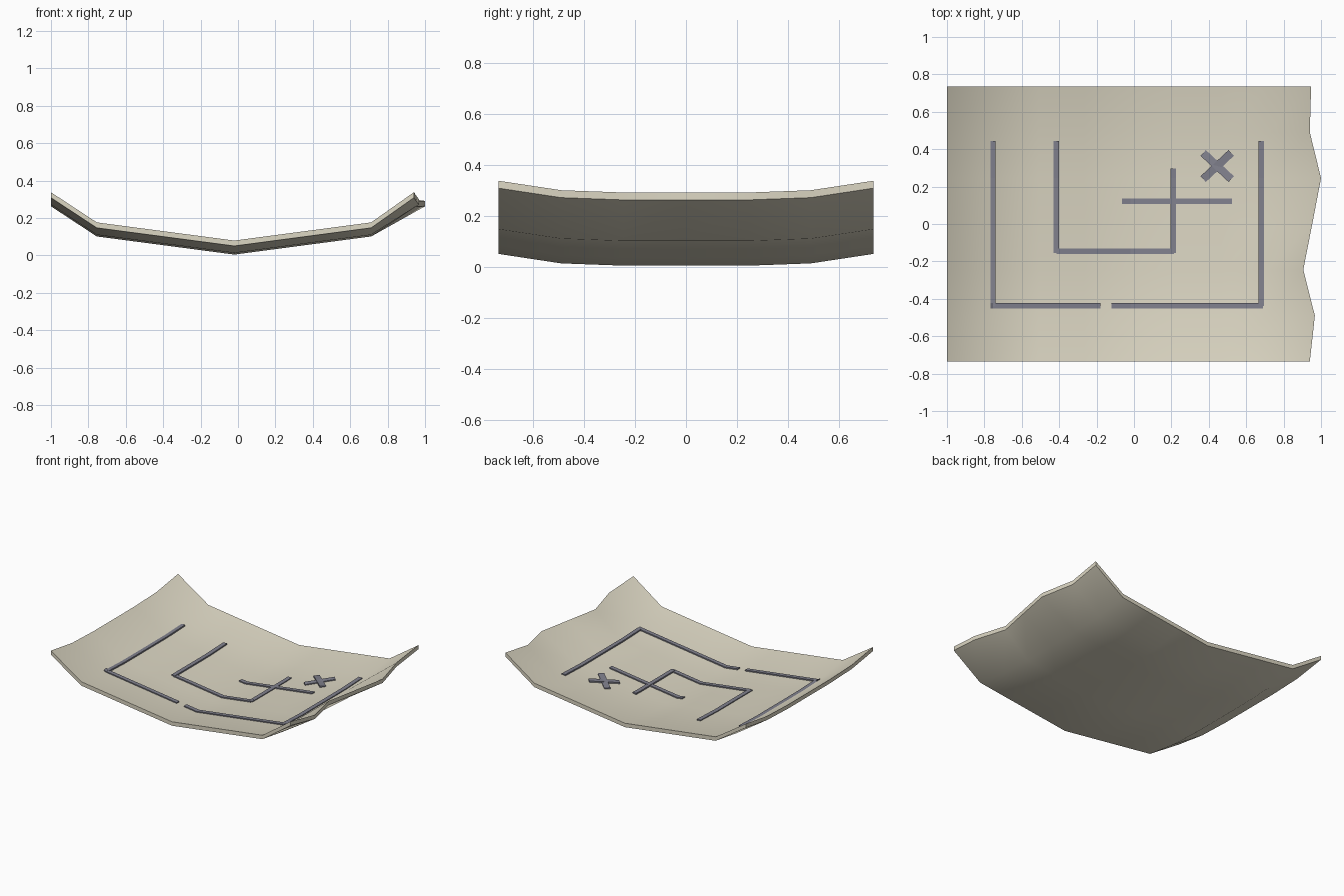
import bpy, bmesh, math
from mathutils import Vector

if "Cube" in bpy.data.objects:
    bpy.data.objects.remove(bpy.data.objects["Cube"])

THICK = 0.029
XS, ZX = [-1, -0.755, -0.02, 0.712, 0.95], [0.291, 0.13, 0.033, 0.13, 0.291]
YS = [-0.735, -0.49, -0.245, 0, 0.245, 0.49, 0.735]
ZY = [0.046, 0.009, 0, 0, 0, 0.009, 0.046]
TORN = [0.94, 0.967, 0.905, 0.953, 1.0, 0.94, 0.947]


def material(name, color):
    m = bpy.data.materials.new(name)
    m.diffuse_color = (*color, 1)
    m.use_nodes = True
    m.node_tree.nodes["Principled BSDF"].inputs["Base Color"].default_value = m.diffuse_color
    return m


def lerp(ts, vs, t):
    for i in range(len(ts) - 1):
        if t <= ts[i + 1]:
            break
    k = (t - ts[i]) / (ts[i + 1] - ts[i])
    return vs[i] + k * (vs[i + 1] - vs[i])


def height(x, y):
    return lerp(XS, ZX, x) + lerp(YS, ZY, y)


def make(name, bm, mat, smooth):
    bmesh.ops.recalc_face_normals(bm, faces=bm.faces)
    me = bpy.data.meshes.new(name)
    bm.to_mesh(me)
    bm.free()
    me.materials.append(mat)
    ob = bpy.data.objects.new(name, me)
    bpy.context.collection.objects.link(ob)
    if smooth:
        bpy.context.view_layer.objects.active = ob
        ob.select_set(True)
        bpy.ops.object.shade_smooth_by_angle(angle=math.radians(35))
        ob.select_set(False)
    return ob


paper = material("parchment", (0.72, 0.68, 0.55))
ink = material("ink", (0.22, 0.22, 0.27))

# curled sheet with a torn right edge
bm = bmesh.new()
cols = [-1, -0.755, -0.51, -0.265, -0.02, 0.224, 0.468, 0.712, None]
grid = []
for j, y in enumerate(YS):
    row = []
    for x in cols:
        z = ZX[-1] + ZY[j] if x is None else height(x, y)
        row.append(bm.verts.new((TORN[j] if x is None else x, y, z)))
    grid.append(row)
for j in range(len(YS) - 1):
    for i in range(len(cols) - 1):
        bm.faces.new((grid[j][i], grid[j][i + 1], grid[j + 1][i + 1], grid[j + 1][i]))
ext = bmesh.ops.extrude_face_region(bm, geom=bm.faces[:], use_keep_orig=True)
for v in ext["geom"]:
    if isinstance(v, bmesh.types.BMVert):
        v.co.z -= THICK
make("sheet", bm, paper, True)


# ink strokes: thin bars draped over the sheet
def stroke(name, a, b, width=0.03):
    a, b = Vector(a), Vector(b)
    side = Vector((a.y - b.y, b.x - a.x)).normalized() * width / 2
    ts = {0.0, 1.0}
    for axis, stops in ((0, XS), (1, YS)):
        d = b[axis] - a[axis]
        if abs(d) > 1e-4:
            ts |= {(s - a[axis]) / d for s in stops if 0 < (s - a[axis]) / d < 1}
    bm = bmesh.new()
    rings = []
    for t in sorted(ts):
        p = a.lerp(b, t)
        z = height(p.x, p.y)
        rings.append([bm.verts.new((*(p + side * s), z + h))
                      for s, h in ((-1, -0.006), (1, -0.006), (1, 0.008), (-1, 0.008))])
    for r, q in zip(rings, rings[1:]):
        for k in range(4):
            bm.faces.new((r[k], r[k - 1], q[k - 1], q[k]))
    bm.faces.new(rings[0])
    bm.faces.new(rings[-1])
    make(name, bm, ink, False)


stroke("outer_wall_left", (-0.755, 0.445), (-0.755, -0.44))
stroke("outer_wall_front_a", (-0.768, -0.438), (-0.18, -0.438))
stroke("outer_wall_front_b", (-0.12, -0.438), (0.69, -0.438))
stroke("outer_wall_right", (0.68, -0.438), (0.68, 0.445))
stroke("inner_wall_left", (-0.415, 0.445), (-0.415, -0.155))
stroke("inner_wall_front", (-0.415, -0.145), (0.215, -0.145))
stroke("inner_wall_right", (0.21, -0.155), (0.21, 0.298))
stroke("cross_wall", (-0.065, 0.122), (0.525, 0.122))
for n, s in (("a", 1), ("b", -1)):
    stroke("marker_" + n, (0.445 - 0.075, 0.31 - 0.07 * s), (0.445 + 0.075, 0.31 + 0.07 * s), 0.042)
